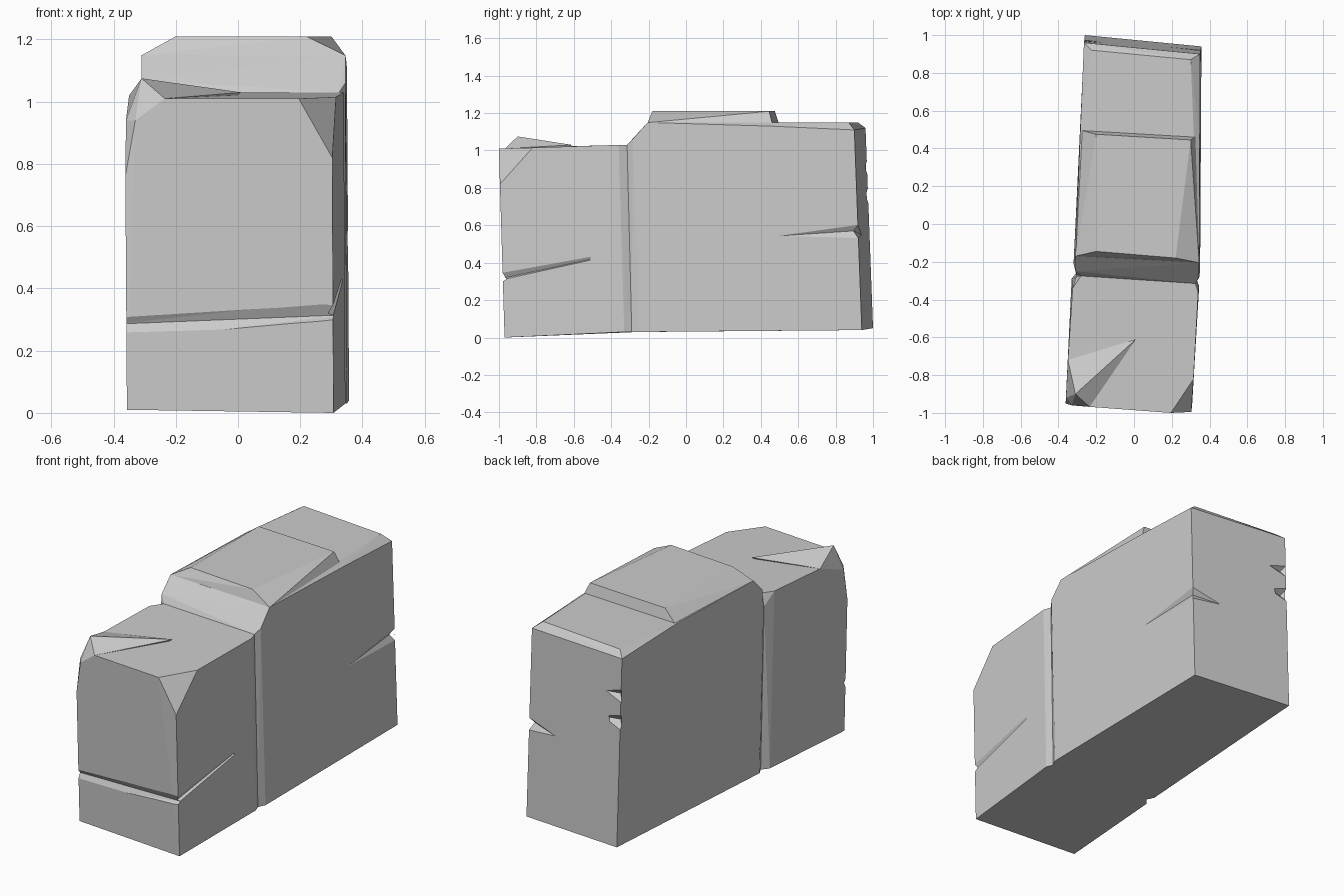
import bpy
import bmesh
import math
from mathutils import Vector

default_cube = bpy.data.objects.get("Cube")
if default_cube:
    bpy.data.objects.remove(default_cube, do_unlink=True)

# Single stone colour
stone = bpy.data.materials.new("grey stone")
stone.use_nodes = True
stone.diffuse_color = (0.6, 0.6, 0.6, 1)
stone.node_tree.nodes["Principled BSDF"].inputs["Base Color"].default_value = stone.diffuse_color


def hull_object(name, points):
    """Chiselled convex chunk wrapped around a few corner points."""
    bm = bmesh.new()
    for point in points:
        bm.verts.new(point)
    result = bmesh.ops.convex_hull(bm, input=list(bm.verts))
    unused = [g for g in result["geom_interior"] + result["geom_unused"]
              if isinstance(g, bmesh.types.BMVert) and g.is_valid]
    bmesh.ops.delete(bm, geom=list(set(unused)), context="VERTS")
    bmesh.ops.dissolve_limit(bm, angle_limit=math.radians(2),
                             verts=list(bm.verts), edges=list(bm.edges))
    bmesh.ops.recalc_face_normals(bm, faces=list(bm.faces))
    mesh = bpy.data.meshes.new(name)
    bm.to_mesh(mesh)
    bm.free()
    mesh.materials.append(stone)
    obj = bpy.data.objects.new(name, mesh)
    bpy.context.collection.objects.link(obj)
    return obj


def chip(target, points):
    """Carve a wedge-shaped chip out of a chunk, then discard the cutter."""
    cutter = hull_object("chip_cutter", points)
    cutter.hide_render = True
    modifier = target.modifiers.new("chip", "BOOLEAN")
    modifier.operation = "DIFFERENCE"
    modifier.solver = "EXACT"
    modifier.object = cutter
    bpy.context.view_layer.objects.active = target
    bpy.ops.object.modifier_apply(modifier=modifier.name)
    bpy.data.objects.remove(cutter, do_unlink=True)


def groove_end(x, y, top, valley, bottom, depth):
    """Triangular section of a groove in the front face."""
    return [(x, y - 0.01, top), (x, y + depth, valley), (x, y - 0.01, bottom)]


# Front block: chipped front corners and a chamfered rear edge
broken_corner = [
    (-0.35, -0.72, 1.02),
    (-0.36, -0.92, 0.94),
    (-0.33, -0.96, 0.94),
    (-0.362, -0.95, 0.76),
    (-0.235, -0.968, 1.01),
]
front_block = hull_object("front_block", broken_corner + [
    # lower outline
    (-0.357, -0.93, 0.01), (0.307, -0.97, 0),
    (-0.33, -0.29, 0.03), (0.345, -0.33, 0.03),
    (-0.3, -0.25, 0.03), (0.33, -0.29, 0.03),
    # upper outline
    (0.195, -1, 1.01), (0.303, -0.995, 0.82), (0.315, -0.82, 1.015),
    (-0.325, -0.34, 1.03), (0.34, -0.36, 1.03),
    (-0.28, -0.275, 1.03), (0.325, -0.315, 1.03),
    (-0.305, -0.275, 0.96),
])

# Raised splinter on the broken corner
front_peak = hull_object("front_peak", broken_corner + [
    (-0.31, -0.9, 1.075), (0.01, -0.61, 1.03), (-0.2, -0.8, 0.9),
])

# Back block: ramped front, chamfered rear edge
back_block = hull_object("back_block", [
    # lower outline
    (-0.3, -0.25, 0.03), (0.33, -0.29, 0.03),
    (-0.32, -0.21, 0.03), (0.35, -0.25, 0.03),
    (-0.26, 1, 0.05), (0.357, 0.94, 0.04),
    # ramp
    (-0.28, -0.275, 1.03), (0.325, -0.315, 1.03),
    (-0.305, -0.27, 0.96),
    (-0.31, -0.25, 1.07), (0.345, -0.285, 1.06),
    (-0.31, -0.17, 1.15), (0.345, -0.205, 1.15),
    # top and rear chamfer
    (-0.285, 0.48, 1.15), (0.32, 0.45, 1.15), (0.348, 0.46, 1.13),
    (-0.225, 0.92, 1.15), (0.3, 0.87, 1.15),
    (-0.265, 0.96, 1.12), (0.35, 0.9, 1.11),
])

# Raised slab on the back block
top_slab = hull_object("top_slab", [
    (-0.31, -0.17, 1.149), (0.345, -0.205, 1.149),
    (0.325, 0.46, 1.149), (-0.275, 0.495, 1.149),
    (-0.2, -0.145, 1.21), (0.22, -0.18, 1.21),
    (0.3, 0.445, 1.21), (-0.2, 0.475, 1.21),
])

# Groove across the front face, tapering out along the side
chip(front_block, groove_end(-0.4, -0.94, 0.325, 0.285, 0.225, 0.018)
     + groove_end(0.34, -0.982, 0.365, 0.315, 0.295, 0.018))
chip(front_block, [
    (0.338, -0.36, 0.45), (0.32, -1.01, 0.37),
    (0.32, -1.01, 0.295), (0.288, -0.99, 0.315),
])

# Nick in the rear edge, running onto both adjoining faces
nick_mouth = [(0.375, 0.95, 0.64), (0.375, 0.95, 0.49), (0.335, 0.895, 0.57)]
for tip in [(0.353, 0.45, 0.54), (0.17, 0.94, 0.55)]:
    chip(back_block, nick_mouth + [tip])

# Two small nicks in the other rear edge
for height in (0.91, 0.76):
    chip(back_block, [
        (-0.16, 0.958, height),
        (-0.29, 0.995, height + 0.07),
        (-0.29, 0.995, height - 0.07),
        (-0.245, 0.94, height),
    ])
